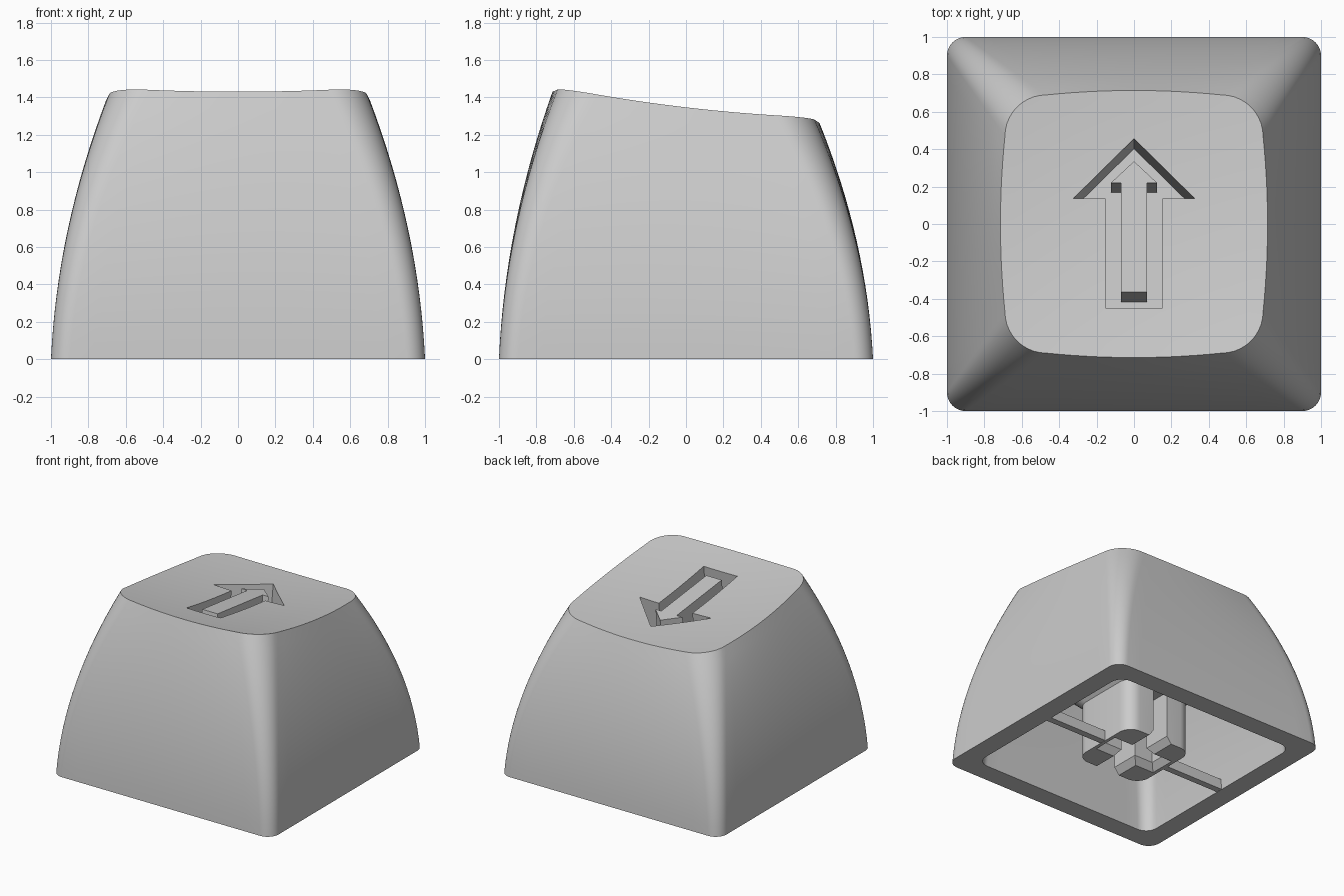
import bpy, bmesh, math
from mathutils import Vector

if "Cube" in bpy.data.objects:
    bpy.data.objects.remove(bpy.data.objects["Cube"], do_unlink=True)

grey = bpy.data.materials.new("light_grey_plastic")
grey.use_nodes = True
grey.diffuse_color = (0.6, 0.6, 0.6, 1)
bsdf = next(n for n in grey.node_tree.nodes if n.type == "BSDF_PRINCIPLED")
bsdf.inputs["Base Color"].default_value = (0.6, 0.6, 0.6, 1)

TILT = 0.117       # slope of the top face
CENTRE_Z = 1.312   # height of the top face at its middle
STEM = 0.307       # half width of the stem
FLARE_Z = 0.435    # height where the stem starts to flare out


def dish(x, y):
    """Height of the tilted, dished top face."""
    return CENTRE_Z - TILT * y + 0.068 * (x * x + y * y)


def outline(half, radius, bulge=0.0, side=14, arc=10):
    """Rounded square, optionally with bowed sides, counter-clockwise."""
    pts, flat = [], half - radius
    for k in range(4):
        part = []
        for i in range(side):
            s = 2 * i / side - 1
            part.append((half + bulge * (1 - s * s), s * flat))
        for i in range(arc):
            a = math.pi / 2 * i / arc
            part.append((flat + radius * math.cos(a), flat + radius * math.sin(a)))
        c, s = round(math.cos(k * math.pi / 2)), round(math.sin(k * math.pi / 2))
        pts += [(c * x - s * y, s * x + c * y) for x, y in part]
    return pts


def loft(name, rings):
    """Closed solid through a stack of equal-length rings."""
    bm = bmesh.new()
    loops = [[bm.verts.new(p) for p in ring] for ring in rings]
    n = len(loops[0])
    for low, high in zip(loops, loops[1:]):
        for i in range(n):
            j = (i + 1) % n
            bm.faces.new((low[i], low[j], high[j], high[i]))
    bm.faces.new(loops[0][::-1])
    bm.faces.new(loops[-1])
    bmesh.ops.recalc_face_normals(bm, faces=bm.faces)
    mesh = bpy.data.meshes.new(name)
    bm.to_mesh(mesh)
    bm.free()
    mesh.materials.append(grey)
    ob = bpy.data.objects.new(name, mesh)
    bpy.context.collection.objects.link(ob)
    return ob


def block(name, levels):
    """Centred block from (half x, half y, z) levels."""
    return loft(name, [[(-a, -b, z), (a, -b, z), (a, b, z), (-a, b, z)]
                       for a, b, z in levels])


def arrow(name, tip, wing, neck, shaft, tail, depths):
    """Arrow prism sunk square to the tilted top face."""
    right = [(shaft, tail), (shaft, neck), (wing, neck)]
    pts = right + [(0, tip)] + [(-x, y) for x, y in reversed(right)]
    return loft(name, [[(x, y - TILT * d, CENTRE_Z - TILT * y - d) for x, y in pts]
                       for d in depths])


def select(ob):
    bpy.ops.object.select_all(action="DESELECT")
    ob.select_set(True)
    bpy.context.view_layer.objects.active = ob


def cut(ob, *cutters):
    for cutter in cutters:
        mod = ob.modifiers.new("cut", "BOOLEAN")
        mod.operation, mod.solver, mod.object = "DIFFERENCE", "EXACT", cutter
        select(ob)
        bpy.ops.object.modifier_apply(modifier=mod.name)
        bpy.data.objects.remove(cutter, do_unlink=True)


def smooth(ob):
    select(ob)
    bpy.ops.object.shade_smooth_by_angle(angle=math.radians(30))


def curved_wall(base, top, steps):
    """Rings from base up to top, leaning in more and more."""
    rings = []
    for k in range(steps + 1):
        t = k / steps
        f = 0.22 * t + 0.78 * t * t
        rings.append([Vector(b).lerp(Vector(p), f)[:2] + (b[2] + t * (p[2] - b[2]),)
                      for b, p in zip(base, top)])
    return rings


# Outer shell with dished top
base = [(x, y, 0) for x, y in outline(1.0, 0.1)]
rim = [(x, y, dish(x, y)) for x, y in outline(0.69, 0.22, 0.024)]
rings = curved_wall(base, rim, 16)
for k in range(9, 0, -1):
    s = k / 10
    rings.append([(x * s, y * s, dish(x * s, y * s)) for x, y, z in rim])
shell = loft("keycap_shell", rings)

# Hollow underneath, closed above by a support flaring out from the stem
inner_base = [(x, y, 0) for x, y in outline(0.838, 0.1)]
inner_top = [(x, y, 1.28) for x, y in outline(0.53, 0.17, 0.024)]
walls = curved_wall(inner_base, inner_top, 14)
walls.insert(0, [(x, y, -0.1) for x, y, z in inner_base])
hollow = loft("hollow_cutter", walls)
foot = outline(STEM, 0.109, side=2, arc=8)
grow = 1 + 1 / STEM
cut(hollow, loft("flare_cutter", [[(x, y, FLARE_Z) for x, y in foot],
                                  [(x * grow, y * grow, FLARE_Z + 1) for x, y in foot]]))

# Engraved arrow groove around a core that is flush with the top
cut(shell, hollow,
    arrow("arrow_cutter", 0.455, 0.325, 0.135, 0.153, -0.45, (0.45, -0.1)))
smooth(shell)
arrow("arrow_core", 0.335, 0.123, 0.22, 0.07, -0.365, (0.47, -0.004))

# Mounting stem with a cross-shaped socket and lead-in chamfers
stem = loft("stem", [[(x, y, z) for x, y in foot] for z in (0, FLARE_Z + 0.03)])
cut(stem,
    block("slot_y", [(0.14, 0.4, -0.04), (0.066, 0.4, 0.054), (0.066, 0.4, FLARE_Z)]),
    block("slot_x", [(0.31, 0.14, -0.04), (0.236, 0.068, 0.054), (0.236, 0.068, FLARE_Z)]))
smooth(stem)

# Thin ribs from the stem to the side walls
for name, sign in (("left_rib", 1), ("right_rib", -1)):
    rib = block(name, [(0.28, 0.027, 0.002), (0.28, 0.027, 0.087)])
    rib.location.x = sign * 0.57
